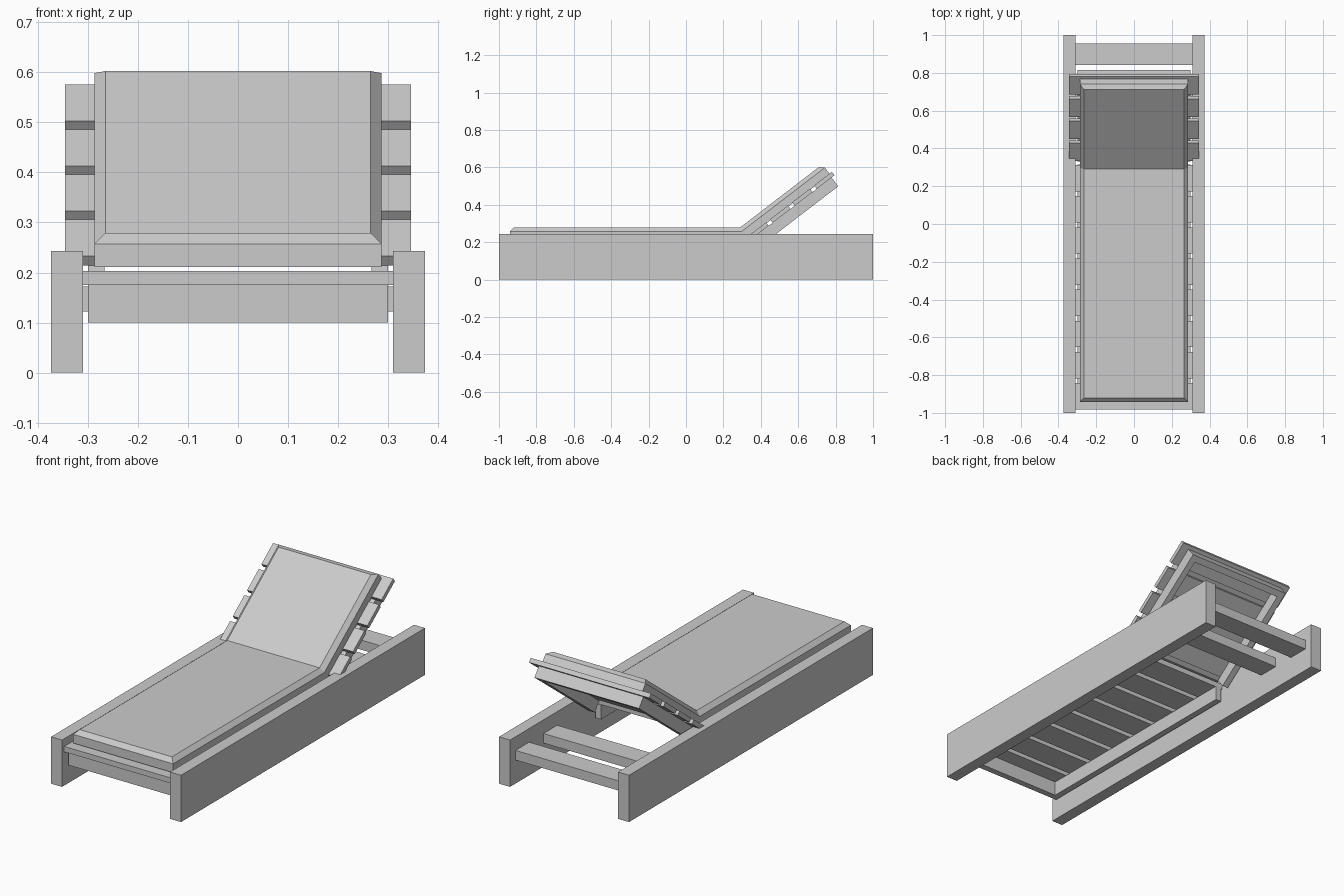
import bpy, bmesh, math
from mathutils import Vector, Matrix

cube = bpy.data.objects.get("Cube")
if cube:
    bpy.data.objects.remove(cube, do_unlink=True)

grey = bpy.data.materials.new("light grey")
grey.use_nodes = True
colour = (0.6, 0.6, 0.6, 1)
grey.diffuse_color = colour
grey.node_tree.nodes["Principled BSDF"].inputs["Base Color"].default_value = colour


def finish(name, bm):
    bmesh.ops.recalc_face_normals(bm, faces=bm.faces)
    mesh = bpy.data.meshes.new(name)
    bm.to_mesh(mesh)
    bm.free()
    mesh.materials.append(grey)
    obj = bpy.data.objects.new(name, mesh)
    bpy.context.collection.objects.link(obj)
    return obj


def box(name, x, y, z, frame=Matrix()):
    """Box from (min, max) ranges, placed in a local frame."""
    bm = bmesh.new()
    bmesh.ops.create_cube(bm, size=1)
    for v in bm.verts:
        v.co = frame @ Vector([(r[0] + r[1]) / 2 + c * (r[1] - r[0])
                               for r, c in zip((x, y, z), v.co)])
    return finish(name, bm)


def pair(name, x, y, z, frame=Matrix()):
    """Matching boxes on the left and right."""
    box("left_" + name, x, y, z, frame)
    box("right_" + name, (-x[1], -x[0]), y, z, frame)


# Side boards and rear crossbars
pair("side_board", (0.31, 0.373), (-1, 1), (0, 0.243))
for i, y in enumerate((0.613, 0.843)):
    box(f"rear_crossbar_{i + 1}", (-0.31, 0.31), (y, y + 0.112), (0.122, 0.172))

# Seat frame and slats
pair("seat_rail", (0.267, 0.30), (-0.96, 0.315), (0.10, 0.175))
box("seat_front_rail", (-0.30, 0.30), (-0.96, -0.927), (0.10, 0.175))
for i in range(8):
    y = -0.982 + 0.165 * i
    box(f"seat_slat_{i + 1}", (-0.31, 0.31), (y, y + 0.139), (0.175, 0.203))

# Backrest, in a tilted frame whose origin is the upper edge of the slats
angle = math.radians(37.5)
tilt = Matrix.Translation((0, 0.78, 0.576)) @ Matrix.Rotation(angle, 4, "X")
for i in range(4):
    top = -0.148 * i
    box(f"backrest_slat_{i + 1}", (-0.345, 0.345), (top - 0.12, top), (-0.023, 0), tilt)
pair("backrest_rail", (0.267, 0.30), (-0.585, -0.02), (-0.082, -0.023), tilt)
box("backrest_top_rail", (-0.30, 0.30), (-0.053, -0.02), (-0.082, -0.023), tilt)

# Folded cushion: bottom, shoulder and inset top layers along a bent profile
along = Vector((0, math.cos(angle), math.sin(angle)))
normal = Vector((0, -math.sin(angle), math.cos(angle)))
bend = Vector((0, 0.29, 0.279))
bm = bmesh.new()
rings = []
for depth, inset in ((0.068, 0), (0.022, 0), (0, 0.022)):
    half = 0.287 - inset
    front = Vector((0, -0.942 + inset, 0.279 - depth))
    fold = bend + Vector((0, depth * math.tan(angle / 2), -depth))
    end = bend + along * (0.553 - inset) - normal * depth
    path = (front, fold, end)
    right = [bm.verts.new(p - Vector((half, 0, 0))) for p in path]
    left = [bm.verts.new(p + Vector((half, 0, 0))) for p in path]
    rings.append(right + left[::-1])
for low, high in zip(rings, rings[1:]):
    for i in range(6):
        j = (i + 1) % 6
        bm.faces.new((low[i], low[j], high[j], high[i]))
for ring in (rings[0], rings[-1]):
    bm.faces.new((ring[0], ring[1], ring[4], ring[5]))
    bm.faces.new((ring[1], ring[2], ring[3], ring[4]))
finish("cushion", bm)
